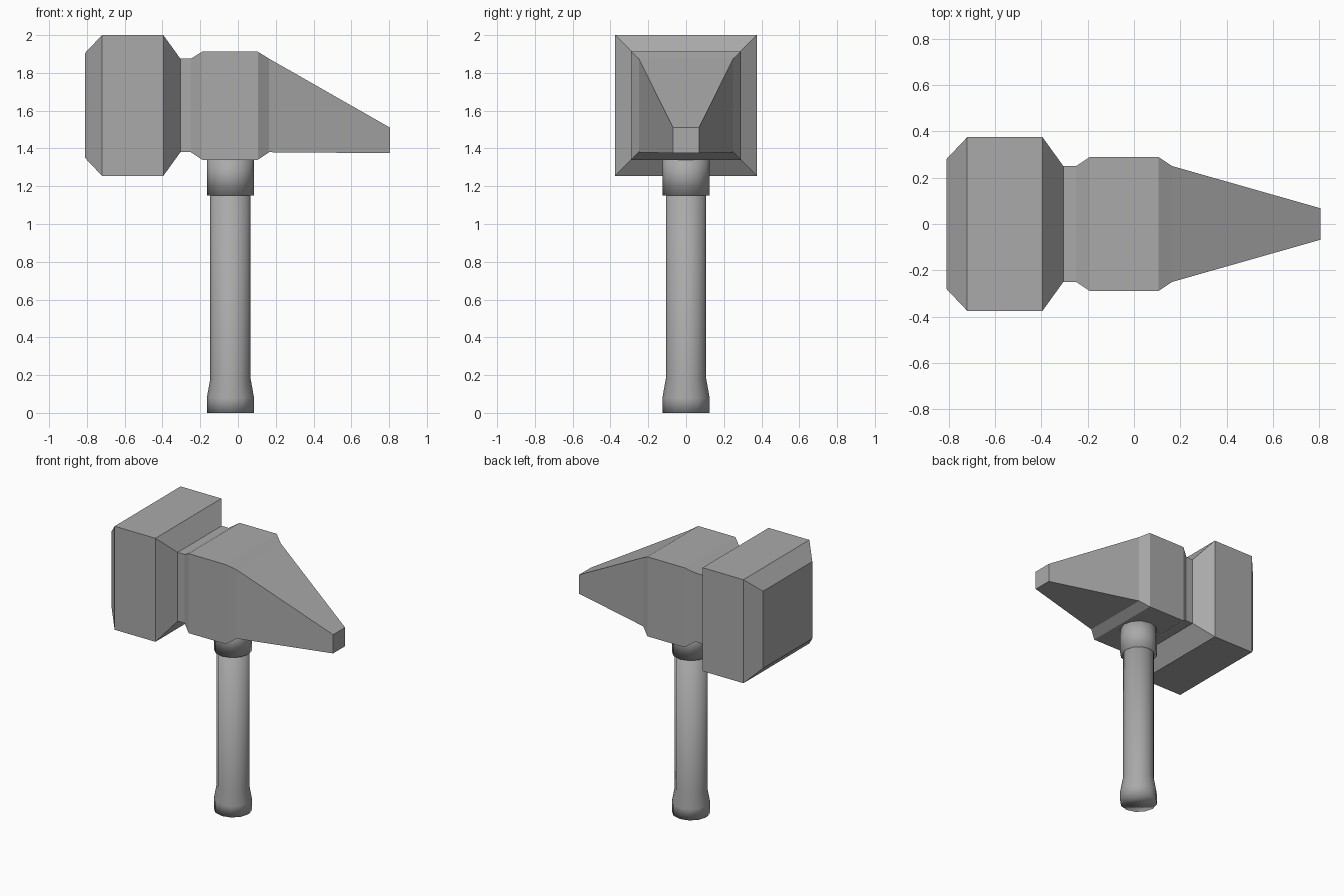
import bpy, math
from math import cos, sin, pi

cube = bpy.data.objects.get("Cube")
if cube:
    bpy.data.objects.remove(cube, do_unlink=True)

GREY = (0.4, 0.4, 0.4, 1)
grey = bpy.data.materials.new("stone grey")
grey.use_nodes = True
grey.diffuse_color = GREY
grey.node_tree.nodes["Principled BSDF"].inputs["Base Color"].default_value = GREY


def loft(name, rings):
    """Skin a closed solid through equal-length vertex rings."""
    n = len(rings[0])
    verts = [v for ring in rings for v in ring]
    faces = [(r * n + i, r * n + (i + 1) % n, (r + 1) * n + (i + 1) % n, (r + 1) * n + i)
             for r in range(len(rings) - 1) for i in range(n)]
    faces.append(tuple(reversed(range(n))))
    faces.append(tuple(range(len(verts) - n, len(verts))))
    mesh = bpy.data.meshes.new(name)
    mesh.from_pydata(verts, [], faces)
    mesh.materials.append(grey)
    obj = bpy.data.objects.new(name, mesh)
    bpy.context.collection.objects.link(obj)
    return obj


def lathe(name, profile, sides=12, x=-0.04):
    """Turn a (radius, height) profile and shade it smooth."""
    rings = [[(x + r * cos(2 * pi * i / sides), r * sin(2 * pi * i / sides), z)
              for i in range(sides)] for r, z in profile]
    obj = loft(name, rings)
    bpy.ops.object.select_all(action='DESELECT')
    obj.select_set(True)
    bpy.context.view_layer.objects.active = obj
    bpy.ops.object.shade_smooth_by_angle(angle=math.radians(100))
    return obj


# Head: rectangular sections (x, half width, bottom, top)
sections = [
    (-0.81, 0.28, 1.35, 1.905),   # striking face
    (-0.72, 0.375, 1.255, 2.0),
    (-0.395, 0.375, 1.255, 2.0),
    (-0.305, 0.25, 1.38, 1.875),  # neck
    (-0.25, 0.25, 1.38, 1.875),
    (-0.19, 0.29, 1.34, 1.912),   # socket block
    (0.105, 0.29, 1.34, 1.912),
    (0.165, 0.25, 1.38, 1.875),   # wedge
    (0.805, 0.068, 1.375, 1.51),
]
loft("hammer_head", [[(x, -w, a), (x, w, a), (x, w, b), (x, -w, b)]
                     for x, w, a, b in sections])

# Handle with flared butt, and collar under the head
lathe("handle", [(0.125, 0), (0.125, 0.08), (0.107, 0.18), (0.107, 1.36)])
lathe("collar", [(0.125, 1.15), (0.125, 1.36)])
